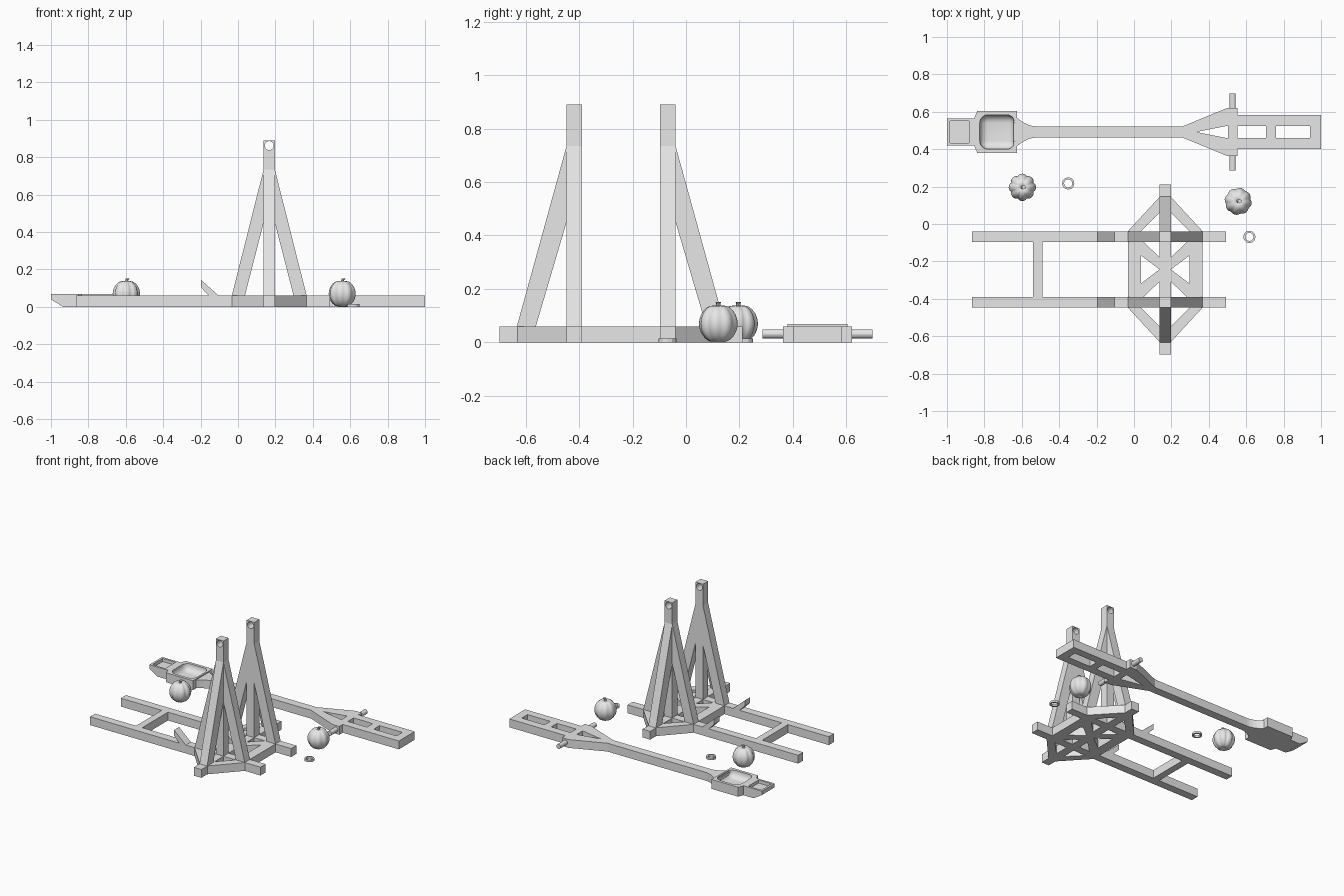
import bpy, bmesh, math
from mathutils import Vector, Matrix

if "Cube" in bpy.data.objects:
    bpy.data.objects.remove(bpy.data.objects["Cube"])

grey = bpy.data.materials.new("plain_grey")
grey.diffuse_color = (0.8, 0.8, 0.8, 1)
grey.use_nodes = True
grey.node_tree.nodes["Principled BSDF"].inputs["Base Color"].default_value = grey.diffuse_color


def finish(name, bm, smooth=False):
    bmesh.ops.recalc_face_normals(bm, faces=bm.faces)
    me = bpy.data.meshes.new(name)
    bm.to_mesh(me)
    bm.free()
    me.materials.append(grey)
    ob = bpy.data.objects.new(name, me)
    bpy.context.collection.objects.link(ob)
    if smooth:
        for p in me.polygons:
            p.use_smooth = True
    return ob


def prism(name, pts, axis, lo, hi):
    """Extrude a 2D outline along an axis (x: yz, y: xz, z: xy)."""
    place = {'x': lambda a, b, h: (h, a, b),
             'y': lambda a, b, h: (a, h, b),
             'z': lambda a, b, h: (a, b, h)}[axis]
    bm = bmesh.new()
    low = [bm.verts.new(place(a, b, lo)) for a, b in pts]
    top = [bm.verts.new(place(a, b, hi)) for a, b in pts]
    bm.faces.new(low)
    bm.faces.new(top)
    for i in range(len(pts)):
        j = (i + 1) % len(pts)
        bm.faces.new((low[i], low[j], top[j], top[i]))
    return finish(name, bm)


def box(name, x0, x1, y0, y1, z0, z1):
    return prism(name, [(x0, y0), (x1, y0), (x1, y1), (x0, y1)], 'z', z0, z1)


def rod(name, x, z, r, y0, y1, n=16):
    ring = [(x + r * math.cos(2 * math.pi * i / n), z + r * math.sin(2 * math.pi * i / n))
            for i in range(n)]
    return prism(name, ring, 'y', y0, y1)


def cut(ob, cutters):
    """Subtract the cutters, bake the result and drop the cutters."""
    for c in cutters:
        c.hide_render = True
        m = ob.modifiers.new("cut", 'BOOLEAN')
        m.operation, m.object, m.solver = 'DIFFERENCE', c, 'EXACT'
    dg = bpy.context.evaluated_depsgraph_get()
    me = bpy.data.meshes.new_from_object(ob.evaluated_get(dg))
    ob.modifiers.clear()
    ob.data = me
    for c in cutters:
        bpy.data.objects.remove(c)


H = 0.06                 # timber height
CX, CY = 0.167, -0.243   # centre of the tower base
W = 0.03                 # half width of a post
RI, RO = 0.146, 0.204    # inner and outer rail distance from CY
SI, SO = 0.13, 0.20      # inner and outer side bar distance from CX

# Base: side bars, centre beam, ladder rung
box("rung", -0.54, -0.49, CY - RI, CY + RI, 0, H)
box("centre_beam", CX - W, CX + W, CY - RI, CY + RI, 0, H)
for sx in (-1, 1):
    x0, x1 = sorted((CX + sx * SI, CX + sx * SO))
    box("side_bar", x0, x1, CY - RI, CY + RI, 0, H)

for sy in (-1, 1):
    def ys(a, b):
        return sorted((CY + sy * a, CY + sy * b))
    y0, y1 = ys(RI, RO)
    box("rail", -0.866, 0.492, y0, y1, 0, H)
    prism("rail_stop", [(-0.197, 0.143), (-0.197, 0.103), (-0.155, H), (-0.103, H)], 'y', y0, y1)
    o0, o1 = ys(RO, 0.455)
    box("outrigger", CX - W, CX + W, o0, o1, 0, H)

    # Tower post with a pivot hole
    post = box("post", CX - W, CX + W, y0, y1, H, 0.89)
    cut(post, [rod("pivot_cutter", CX, 0.862, 0.024, y0 - 0.1, y1 + 0.1)])

    # Sloped braces holding the post
    prism("outer_brace", [(CY + sy * a, z) for a, z in
          ((RO, 0.735), (RO + 0.186, H), (RO + 0.115, H), (RO, 0.45))], 'x', CX - W, CX + W)
    for sx in (-1, 1):
        prism("side_brace", [(CX + sx * a, z) for a, z in
              ((W, 0.735), (SO, H), (SI, H), (W, 0.45))], 'y', y0, y1)
        # Flat diagonals inside and outside the rails
        prism("inner_diagonal", [(CX + sx * a, CY + sy * b) for a, b in
              ((SI, RI), (SI, 0.075), (W, 0), (W, 0.065), (0.115, RI))], 'z', 0, H)
        prism("outer_diagonal", [(CX + sx * a, CY + sy * b) for a, b in
              ((SO, RO), (W, 0.388), (W, 0.305), (SI, RO))], 'z', 0, H)

# Throwing arm: half outline mirrored across its length
AY = 0.492
half = [(-0.645, 0.08)]
half += [(-0.63 + 0.11 * t, 0.03 + 0.05 * (1 - t) ** 2) for t in (0, .2, .4, .6, .8, 1)]
half += [(0.26, 0.03), (0.50, 0.129), (0.553, 0.129), (0.553, 0.09), (1.0, 0.09)]
outline = [(x, AY + h) for x, h in half] + [(x, AY - h) for x, h in reversed(half)]
arm = prism("throwing_arm", outline, 'z', 0, H)
cut(arm, [
    prism("slot_cutter", [(0.333, AY), (0.503, AY - 0.034), (0.503, AY + 0.034)], 'z', -0.1, 0.2),
    box("slot_cutter", 0.553, 0.706, AY - 0.033, AY + 0.033, -0.1, 0.2),
    box("slot_cutter", 0.76, 0.942, AY - 0.033, AY + 0.033, -0.1, 0.2)])
for s in (-1, 1):
    rod("axle_peg", 0.527, 0.032, 0.017, *sorted((AY + s * 0.12, AY + s * 0.206)))

# Scoop with a rounded hollow
T = 0.068
sh = [(-0.625, 0.112), (-0.838, 0.112), (-0.852, 0.078)]
scoop = prism("scoop", [(x, AY + h) for x, h in sh] + [(x, AY - h) for x, h in reversed(sh)],
              'z', 0, T)
hollow = box("hollow_cutter", -0.825, -0.637, AY - 0.092, AY + 0.092, 0.018, 0.2)
bm = bmesh.new()
bm.from_mesh(hollow.data)
lower = [e for e in bm.edges if min(v.co.z for v in e.verts) < 0.1]
bmesh.ops.bevel(bm, geom=lower, offset=0.045, segments=6, profile=0.5, affect='EDGES')
bm.to_mesh(hollow.data)
bm.free()
cut(scoop, [hollow])
bpy.ops.object.select_all(action='DESELECT')
scoop.select_set(True)
bpy.context.view_layer.objects.active = scoop
bpy.ops.object.shade_smooth_by_angle(angle=math.radians(30))

# Tip of the arm with a square pocket and slanted underside
tip = prism("arm_tip", [(-1, T), (-1, 0.04), (-0.935, 0), (-0.85, 0), (-0.85, T)],
            'y', AY - 0.073, AY + 0.073)
cut(tip, [box("pocket_cutter", -0.985, -0.882, AY - 0.058, AY + 0.058, 0.045, 0.2)])


# Ribbed pumpkins with a bent stem
def pumpkin(x, y, turn):
    bm = bmesh.new()
    bmesh.ops.create_uvsphere(bm, u_segments=48, v_segments=20, radius=1)
    for v in bm.verts:
        a = math.atan2(v.co.y, v.co.x) + turn
        flat = math.hypot(v.co.x, v.co.y)
        rib = 0.87 + 0.13 * abs(math.cos(4 * a)) ** 0.6
        z = v.co.z * (1 - 0.22 * (1 - min(1, flat * 1.6)) ** 2)
        v.co = Vector((x + v.co.x * rib * 0.073, y + v.co.y * rib * 0.073, 0.07 + z * 0.075))
    finish("pumpkin", bm, True)
    bm = bmesh.new()
    rings = []
    for z, r, dx in ((0.124, 0.018, 0), (0.134, 0.009, 0), (0.144, 0.008, 0.003), (0.152, 0.011, 0.008)):
        rings.append([bm.verts.new((x + dx + r * math.cos(k * math.pi / 4),
                                    y + r * math.sin(k * math.pi / 4), z)) for k in range(8)])
    for lo, hi in zip(rings, rings[1:]):
        for k in range(8):
            bm.faces.new((lo[k], lo[k - 1], hi[k - 1], hi[k]))
    bm.faces.new(rings[0])
    bm.faces.new(rings[-1])
    finish("pumpkin_stem", bm)


pumpkin(-0.597, 0.196, 0)
pumpkin(0.557, 0.121, 0.2)


# Loose washers
def washer(x, y, n=12):
    bm = bmesh.new()
    loops = []
    for r, z in ((0.033, 0), (0.033, 0.015), (0.022, 0.015), (0.022, 0)):
        loops.append([bm.verts.new((x + r * math.cos(2 * math.pi * k / n),
                                    y + r * math.sin(2 * math.pi * k / n), z)) for k in range(n)])
    for i in range(4):
        a, b = loops[i], loops[(i + 1) % 4]
        for k in range(n):
            bm.faces.new((a[k - 1], a[k], b[k], b[k - 1]))
    finish("washer", bm)


washer(-0.352, 0.217)
washer(0.617, -0.069)
